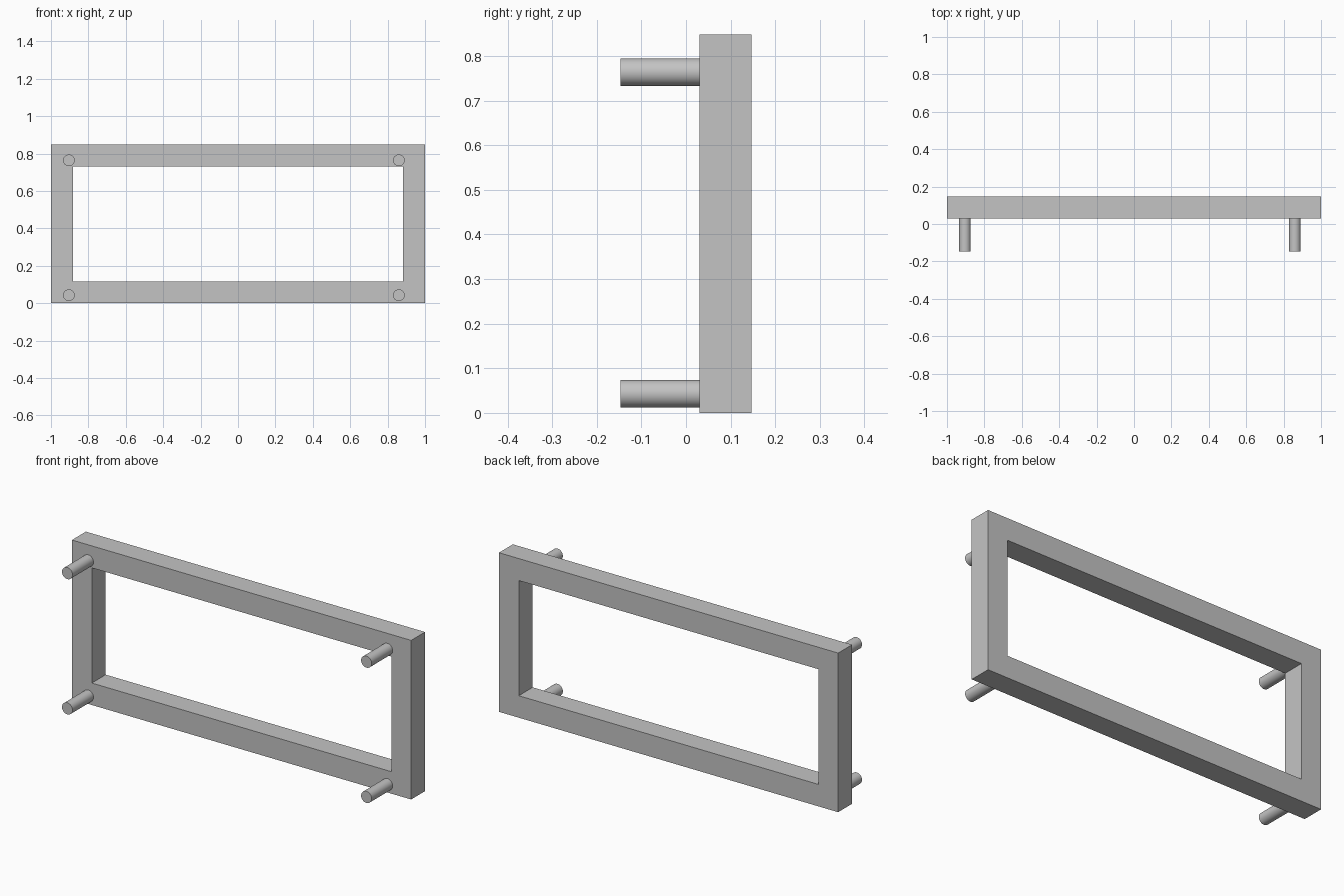
import bpy
import bmesh
import math

cube = bpy.data.objects.get("Cube")
if cube:
    bpy.data.objects.remove(cube, do_unlink=True)

HEIGHT = 0.848
BAR = 0.117
FRONT, BACK = 0.03, 0.147

# Plain grey for everything
grey = bpy.data.materials.new("plain_grey")
grey.use_nodes = True
colour = (0.55, 0.55, 0.55, 1)
grey.diffuse_color = colour
grey.node_tree.nodes["Principled BSDF"].inputs["Base Color"].default_value = colour


def build_frame():
    """Rectangular ring face, extruded backwards into a solid frame."""
    bm = bmesh.new()

    def rectangle(inset):
        x, low, high = 1 - inset, inset, HEIGHT - inset
        corners = [(-x, low), (x, low), (x, high), (-x, high)]
        return [bm.verts.new((cx, FRONT, cz)) for cx, cz in corners]

    outer, inner = rectangle(0), rectangle(BAR)
    ring = []
    for i in range(4):
        j = (i + 1) % 4
        ring.append(bm.faces.new((outer[i], outer[j], inner[j], inner[i])))
    result = bmesh.ops.extrude_face_region(bm, geom=ring, use_keep_orig=True)
    moved = [g for g in result["geom"] if isinstance(g, bmesh.types.BMVert)]
    bmesh.ops.translate(bm, verts=moved, vec=(0, BACK - FRONT, 0))
    bmesh.ops.recalc_face_normals(bm, faces=bm.faces)
    mesh = bpy.data.meshes.new("frame")
    bm.to_mesh(mesh)
    bm.free()
    mesh.materials.append(grey)
    frame = bpy.data.objects.new("frame", mesh)
    bpy.context.collection.objects.link(frame)


def build_peg(name, x, z):
    """Round peg standing forward from the frame."""
    bpy.ops.mesh.primitive_cylinder_add(
        vertices=48, radius=0.031, depth=FRONT + BACK,
        location=(x, (FRONT - BACK) / 2, z), rotation=(math.pi / 2, 0, 0))
    peg = bpy.context.object
    peg.name = name
    peg.data.materials.append(grey)
    bpy.ops.object.shade_smooth_by_angle(angle=math.radians(30))


build_frame()

# Four pegs, set slightly off centre towards the right
for side, x in (("right", -0.904), ("left", 0.86)):
    for level, z in (("lower", 0.043), ("upper", 0.764)):
        build_peg(f"{level}_{side}_peg", x, z)
